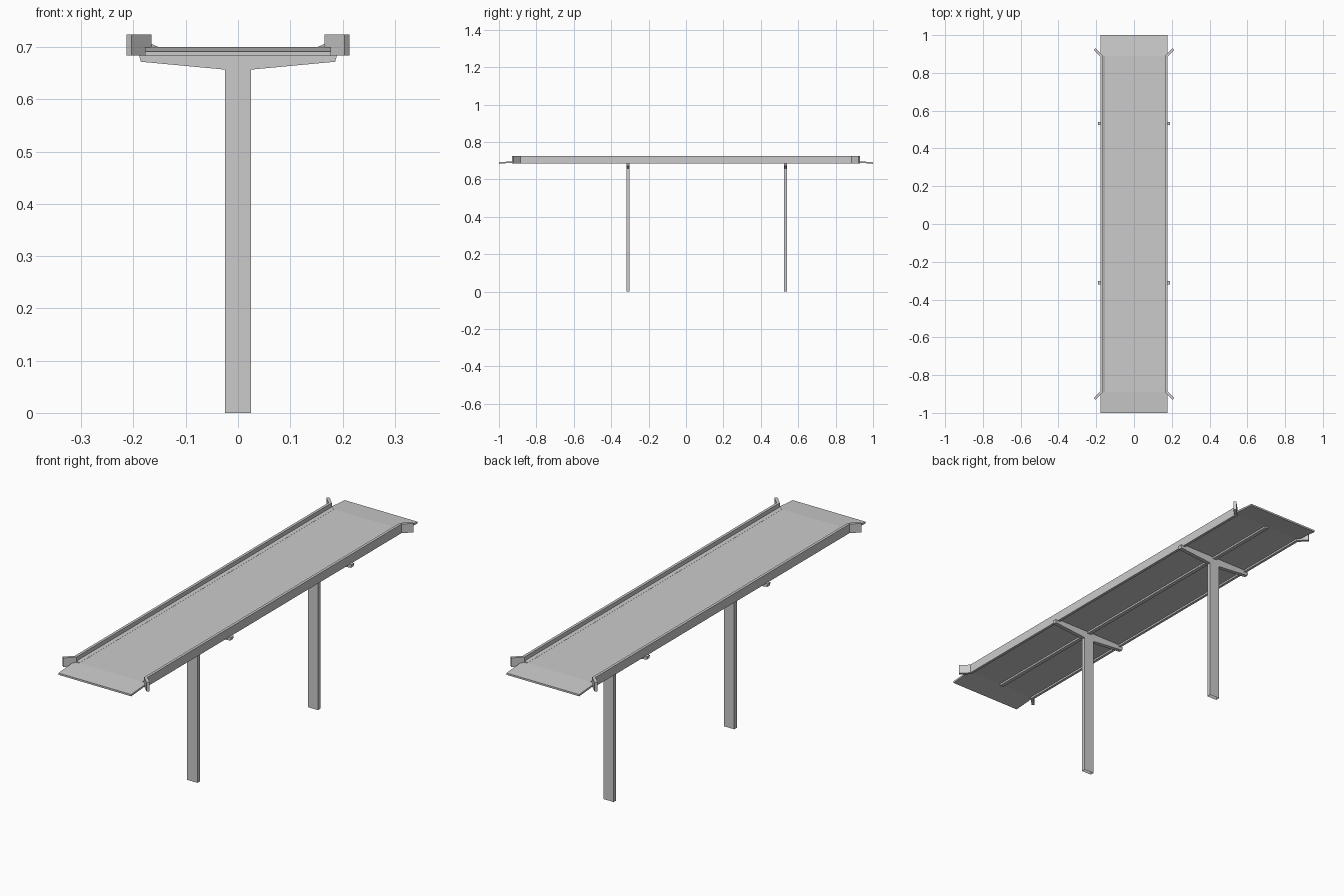
import bpy, bmesh

if "Cube" in bpy.data.objects:
    bpy.data.objects.remove(bpy.data.objects["Cube"])

BEND = 0.89          # where the deck dips and the parapets flare
BASE = 0.684         # underside of parapets and centre beam
DECK_LOW, DECK_TOP = 0.692, 0.700


def make_object(name, bm):
    bmesh.ops.recalc_face_normals(bm, faces=bm.faces)
    mesh = bpy.data.meshes.new(name)
    bm.to_mesh(mesh)
    bm.free()
    obj = bpy.data.objects.new(name, mesh)
    bpy.context.collection.objects.link(obj)
    return obj


def loft(name, rings):
    """Join equal-length rings of points and close both ends."""
    bm = bmesh.new()
    vs = [[bm.verts.new(p) for p in ring] for ring in rings]
    n = len(rings[0])
    for a, b in zip(vs, vs[1:]):
        for i in range(n):
            j = (i + 1) % n
            bm.faces.new((a[i], a[j], b[j], b[i]))
    bm.faces.new(vs[0])
    bm.faces.new(vs[-1])
    return make_object(name, bm)


def extrude_y(name, profile, y0, y1):
    return loft(name, [[(x, y, z) for x, z in profile] for y in (y0, y1)])


# Deck slab with sloping approach ends
deck_rings = []
for y, drop in ((-1, 0.0085), (-BEND, 0), (BEND, 0), (1, 0.0085)):
    low, top = DECK_LOW - drop, DECK_TOP - drop
    deck_rings.append([(-0.178, y, low), (0.178, y, low),
                       (0.178, y, top), (-0.178, y, top)])
loft("deck", deck_rings)

# Beam under the middle of the deck
extrude_y("centre_beam", [(-0.009, BASE), (0.009, BASE),
                          (0.009, DECK_LOW + 0.002), (-0.009, DECK_LOW + 0.002)], -BEND, BEND)

# Parapet plan: inner and outer points at each station, flared at the ends
plan = [((0.204, -0.930), (0.213, -0.921)),
        ((0.166, -0.892), (0.178, -0.886)),
        ((0.166, 0.892), (0.178, 0.886)),
        ((0.204, 0.930), (0.213, 0.921))]

for side, s in (("left", -1), ("right", 1)):
    # Parapet wall
    loft(side + "_parapet",
         [[(s * i[0], i[1], BASE), (s * o[0], o[1], BASE),
           (s * o[0], o[1], 0.724), (s * i[0], i[1], 0.724)] for i, o in plan])
    # Sloping kerb at the foot of the wall
    extrude_y(side + "_kerb", [(s * 0.153, DECK_TOP - 0.001), (s * 0.168, DECK_TOP - 0.001),
                               (s * 0.168, 0.706), (s * 0.165, 0.706),
                               (s * 0.153, 0.7005)], -BEND, BEND)

# T-shaped piers, open at the foot
half = [(0.025, 0), (0.025, 0.657), (0.186, 0.672), (0.190, 0.687),
        (0.177, 0.687), (0.177, DECK_LOW)]
outline = half + [(-x, z) for x, z in reversed(half)]
for name, y in (("front_pier", -0.31), ("back_pier", 0.532)):
    pier = extrude_y(name, outline, y - 0.009, y + 0.009)
    bm = bmesh.new()
    bm.from_mesh(pier.data)
    foot = [f for f in bm.faces if all(v.co.z < 0.001 for v in f.verts)]
    bmesh.ops.delete(bm, geom=foot, context='FACES_ONLY')
    bm.to_mesh(pier.data)
    bm.free()
